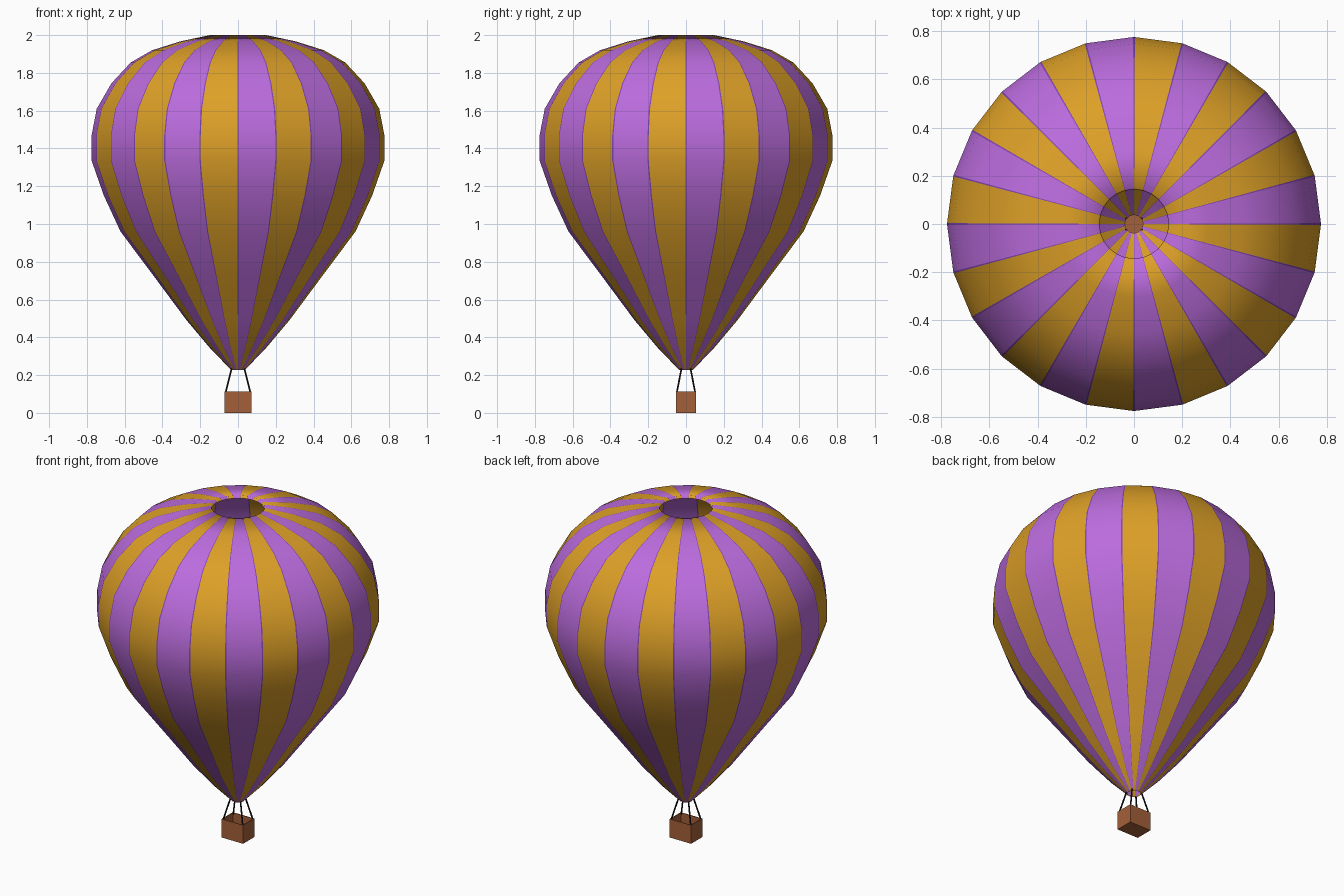
import bpy, bmesh
from math import cos, sin, pi
from mathutils import Vector

if "Cube" in bpy.data.objects:
    bpy.data.objects.remove(bpy.data.objects["Cube"])


def material(name, rgb):
    m = bpy.data.materials.new(name)
    m.diffuse_color = (*rgb, 1)
    m.use_nodes = True
    m.node_tree.nodes["Principled BSDF"].inputs["Base Color"].default_value = m.diffuse_color
    return m


purple = material("purple cloth", (0.50, 0.15, 0.73))
orange = material("orange cloth", (0.72, 0.35, 0.02))
seam = material("seam", (0.22, 0.06, 0.47))
wicker = material("wicker", (0.37, 0.115, 0.04))
black = material("rope", (0.01, 0.01, 0.01))


def finish(bm, name, mats):
    me = bpy.data.meshes.new(name)
    bm.to_mesh(me)
    bm.free()
    ob = bpy.data.objects.new(name, me)
    bpy.context.collection.objects.link(ob)
    for m in mats:
        me.materials.append(m)
    return ob


# Envelope: 24 flat gores with narrow seam strips, open at neck and crown
profile = [(0.037, 0.228), (0.15, 0.345), (0.272, 0.49), (0.45, 0.73), (0.622, 0.96),
           (0.71, 1.15), (0.775, 1.335), (0.775, 1.47), (0.748, 1.61), (0.67, 1.745),
           (0.568, 1.855), (0.455, 1.92), (0.305, 1.967), (0.148, 2.0), (0.143, 1.985)]
GORES = 24
HALF_SEAM = 0.0045
angles = []
for k in range(GORES):
    a = 2 * pi * k / GORES
    angles += [a - HALF_SEAM, a + HALF_SEAM]

bm = bmesh.new()
rings = [[bm.verts.new((r * cos(a), r * sin(a), z)) for a in angles] for r, z in profile]
n = len(angles)
for low, high in zip(rings, rings[1:]):
    for i in range(n):
        j = (i + 1) % n
        f = bm.faces.new((low[i], low[j], high[j], high[i]))
        f.smooth = True
        f.material_index = 2 if i % 2 == 0 else (i // 2) % 2
    # crease along each gore border
    for i in range(n):
        bm.edges.get((low[i], high[i])).smooth = False
finish(bm, "envelope", [purple, orange, seam])

# Basket: open thin-walled box
bm = bmesh.new()
bmesh.ops.create_cube(bm, size=1)
for v in bm.verts:
    v.co = Vector((v.co.x * 0.144, v.co.y * 0.108, (v.co.z + 0.5) * 0.112))
bmesh.ops.delete(bm, geom=[f for f in bm.faces if f.normal.z > 0.5], context='FACES')
basket = finish(bm, "basket", [wicker])
wall = basket.modifiers.new("wall", 'SOLIDIFY')
wall.thickness = 0.006
wall.offset = -1

# Ropes: one from each basket corner up to the neck
for sx in (-1, 1):
    for sy in (-1, 1):
        a = Vector((sx * 0.066, sy * 0.049, 0.105))
        b = Vector((sx * 0.034, sy * 0.024, 0.235))
        d = b - a
        bpy.ops.mesh.primitive_cylinder_add(vertices=8, radius=0.0045, depth=d.length,
                                            location=(a + b) / 2)
        rope = bpy.context.object
        rope.name = "rope"
        rope.rotation_euler = d.to_track_quat('Z', 'Y').to_euler()
        rope.data.materials.append(black)
        bpy.ops.object.shade_smooth_by_angle()
